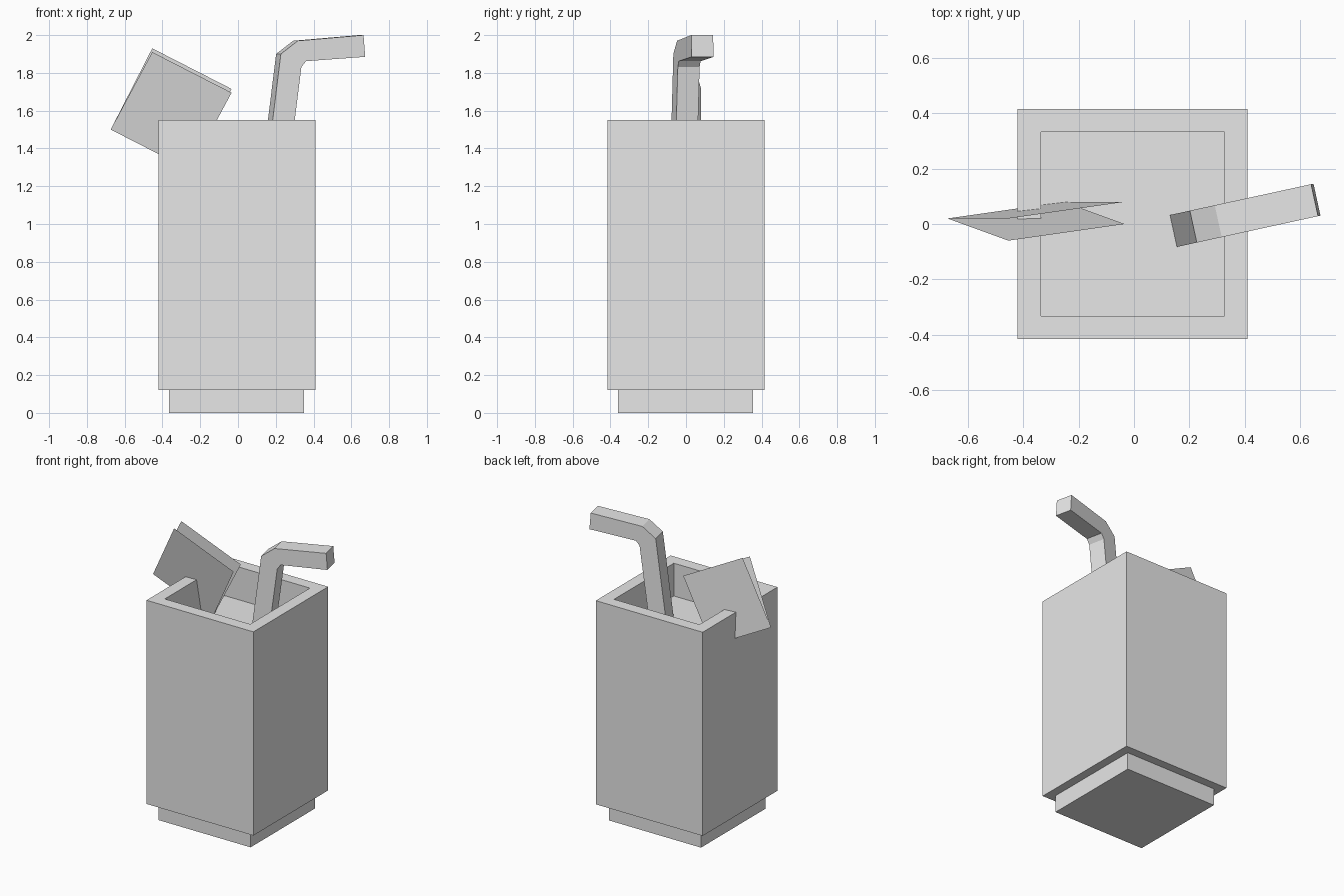
import bpy
import bmesh
from math import cos, sin, radians
from mathutils import Matrix, Vector

cube = bpy.data.objects.get("Cube")
if cube:
    bpy.data.objects.remove(cube, do_unlink=True)

grey = bpy.data.materials.new("light_grey")
grey.use_nodes = True
grey.diffuse_color = (0.8, 0.8, 0.8, 1)
grey.node_tree.nodes["Principled BSDF"].inputs["Base Color"].default_value = (0.8, 0.8, 0.8, 1)


def finish(name, bm, fix_normals=True):
    if fix_normals:
        bmesh.ops.recalc_face_normals(bm, faces=bm.faces)
    mesh = bpy.data.meshes.new(name)
    bm.to_mesh(mesh)
    bm.free()
    mesh.materials.append(grey)
    obj = bpy.data.objects.new(name, mesh)
    bpy.context.collection.objects.link(obj)
    return obj


def block(bm, low, high):
    low, high = Vector(low), Vector(high)
    size = Matrix.Diagonal((high - low).to_4d())
    size[3][3] = 1
    bmesh.ops.create_cube(bm, size=1, matrix=Matrix.Translation((low + high) / 2) @ size)


# Square cup: a block with an inset rim, sunk to the drink's surface
RIM, LEVEL = 1.55, 1.32
bm = bmesh.new()
block(bm, (-0.42, -0.415, 0.12), (0.41, 0.415, RIM))
bm.normal_update()
top = max(bm.faces, key=lambda f: f.calc_center_median().z)
bmesh.ops.inset_region(bm, faces=[top], thickness=0.118)
sunk = bmesh.ops.extrude_face_region(bm, geom=[top])
floor = [v for v in sunk["geom"] if isinstance(v, bmesh.types.BMVert)]
bmesh.ops.translate(bm, verts=floor, vec=(0, 0, LEVEL - RIM))
if top.is_valid:
    bmesh.ops.delete(bm, geom=[top], context="FACES_ONLY")
finish("cup", bm)

# Narrower foot under the cup
bm = bmesh.new()
block(bm, (-0.365, -0.36, 0), (0.35, 0.355, 0.12))
finish("cup_foot", bm)

# Bent straw: side profile extruded across its width, then turned
profile = [(-0.003, 1.3), (0.073, 1.9), (0.165, 1.97), (0.521, 2.0),
           (0.53, 1.885), (0.209, 1.862), (0.184, 1.83), (0.116, 1.3)]
bm = bmesh.new()
side = bm.faces.new([bm.verts.new((s, -0.059, z)) for s, z in profile])
far = bmesh.ops.extrude_face_region(bm, geom=[side])
bmesh.ops.translate(bm, verts=[v for v in far["geom"] if isinstance(v, bmesh.types.BMVert)],
                    vec=(0, 0.118, 0))
if not side.is_valid or len(side.link_faces if hasattr(side, "link_faces") else []) == 0:
    # Keep the near end closed
    near = [v for v in bm.verts if v.co.y < 0]
    if not any(all(v in near for v in f.verts) for f in bm.faces):
        bmesh.ops.contextual_create(bm, geom=near)
straw = finish("straw", bm)
straw.location = (0.143, -0.025, 0)
straw.rotation_euler.z = radians(12.3)

# Folded garnish: two thin leaves sharing their lower edge
bm = bmesh.new()
hinge = [bm.verts.new(p) for p in ((-0.674, 0.02, 1.5), (-0.254, 0.08, 1.285))]
for rise in ((0.22, -0.08, 0.41), (0.22, 0.0, 0.43)):
    upper = [bm.verts.new(v.co + Vector(rise)) for v in hinge]
    bm.faces.new([hinge[0], hinge[1], upper[1], upper[0]])
bm.normal_update()
bm.faces.ensure_lookup_table()
bm.faces[1].normal_flip()
finish("garnish", bm, fix_normals=False)
